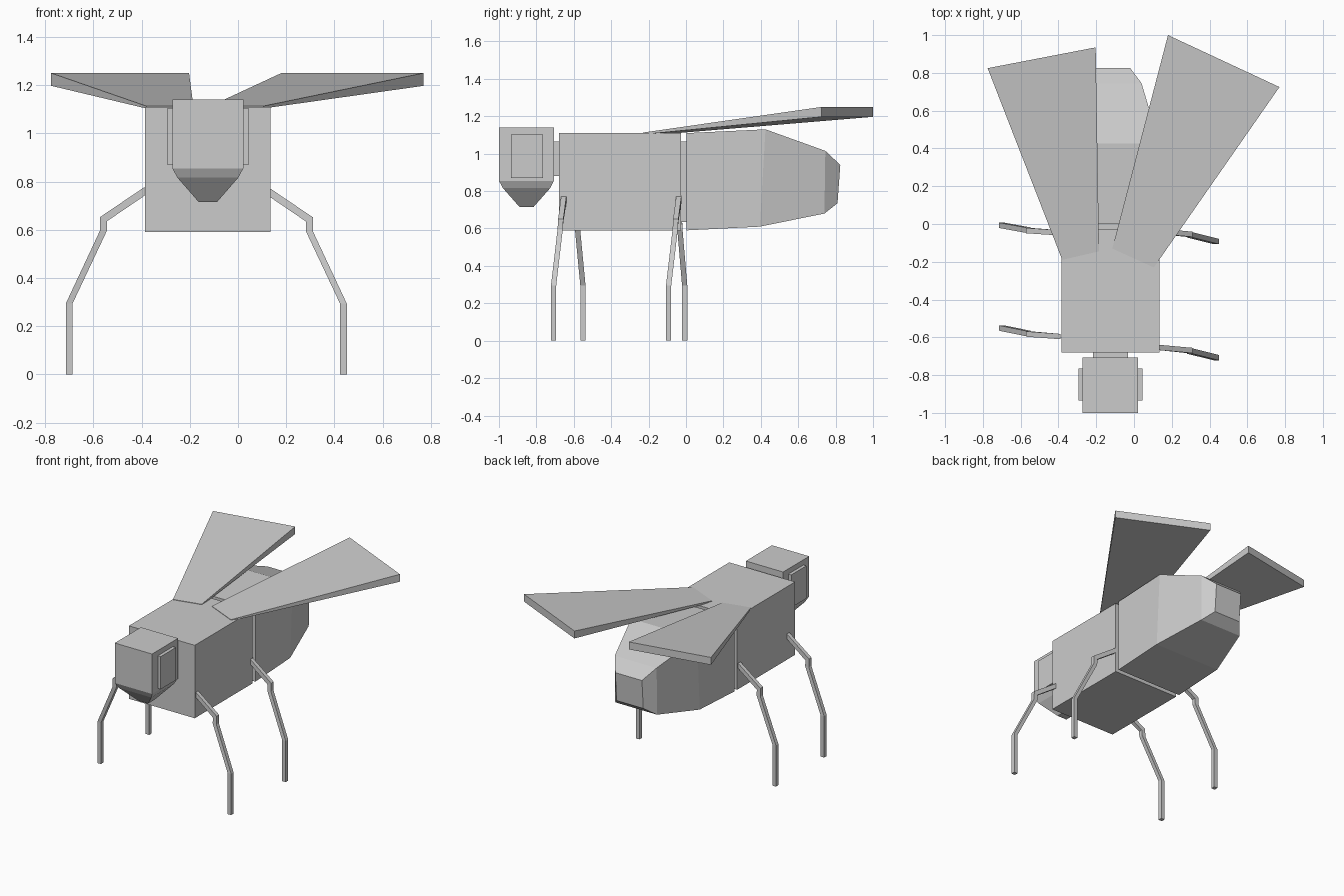
import bpy, bmesh

if "Cube" in bpy.data.objects:
    bpy.data.objects.remove(bpy.data.objects["Cube"])

CX = -0.125  # body centre line


def loft(name, rings):
    """Skin a row of four-point rings and cap both ends."""
    bm = bmesh.new()
    vs = [[bm.verts.new(p) for p in ring] for ring in rings]
    for a, b in zip(vs, vs[1:]):
        for i in range(4):
            j = (i + 1) % 4
            bm.faces.new((a[i], a[j], b[j], b[i]))
    bm.faces.new(vs[0])
    bm.faces.new(vs[-1])
    bmesh.ops.recalc_face_normals(bm, faces=bm.faces)
    me = bpy.data.meshes.new(name)
    bm.to_mesh(me)
    bm.free()
    ob = bpy.data.objects.new(name, me)
    bpy.context.collection.objects.link(ob)
    return ob


def flat_ring(hx, y0, y1, z):
    return [(CX - hx, y0, z), (CX + hx, y0, z), (CX + hx, y1, z), (CX - hx, y1, z)]


def body_ring(hx, y_low, z_low, y_top, z_top):
    return [(CX - hx, y_low, z_low), (CX + hx, y_low, z_low),
            (CX + hx, y_top, z_top), (CX - hx, y_top, z_top)]


def box(name, hx, y0, y1, z0, z1):
    return loft(name, [flat_ring(hx, y0, y1, z0), flat_ring(hx, y0, y1, z1)])


# Body
box("thorax", 0.26, -0.68, -0.027, 0.59, 1.11)
box("neck", 0.093, -0.71, -0.675, 0.88, 1.065)
box("waist", 0.215, -0.035, 0.01, 0.635, 1.065)
loft("abdomen", [
    body_ring(0.26, 0.003, 0.59, 0.003, 1.11),
    body_ring(0.26, 0.395, 0.61, 0.425, 1.13),
    body_ring(0.165, 0.74, 0.68, 0.745, 1.015),
    body_ring(0.105, 0.81, 0.735, 0.825, 0.94)])

# Head with tapered snout, and eye plates
loft("head", [
    flat_ring(0.038, -0.89, -0.815, 0.715),
    flat_ring(0.127, -0.98, -0.725, 0.817),
    flat_ring(0.147, -1.0, -0.706, 0.855),
    flat_ring(0.147, -1.0, -0.706, 1.14)])
for side, s in (("left", -1), ("right", 1)):
    eye = box(side + "_eye", 0.015, -0.935, -0.765, 0.87, 1.103)
    eye.location.x = s * 0.155

# Legs: outer and inner (x, z) outline at each joint, plus sideways drift
OUTLINE = [((0.125, 0.777), (0.125, 0.741)), ((0.31, 0.652), (0.281, 0.635)),
           ((0.31, 0.595), (0.281, 0.595)), ((0.451, 0.294), (0.423, 0.294)),
           ((0.451, 0.0), (0.423, 0.0))]
DRIFT = [0, 0.3, 0.36, 1, 1]


def leg(name, mirror, y, sweep):
    fx = (lambda x: -0.263 - x) if mirror else (lambda x: x)
    rings = []
    for ((xo, zo), (xi, zi)), d in zip(OUTLINE, DRIFT):
        yc = y + sweep * d
        rings.append([(fx(xo), yc - 0.014, zo), (fx(xo), yc + 0.014, zo),
                      (fx(xi), yc + 0.014, zi), (fx(xi), yc - 0.014, zi)])
    loft(name, rings)


leg("front_right_leg", False, -0.653, -0.055)
leg("back_right_leg", False, -0.038, -0.055)
leg("front_left_leg", True, -0.596, 0.045)
leg("back_left_leg", True, -0.047, 0.04)


# Wings: thin at the root, thick at the tip
def wing(name, root_a, root_b, tip_b, tip_a):
    rings = []
    for a, b, z0, z1 in ((root_a, root_b, 1.103, 1.113), (tip_a, tip_b, 1.197, 1.25)):
        rings.append([(*a, z0), (*b, z0), (*b, z1), (*a, z1)])
    loft(name, rings)


wing("left_wing", (-0.38, -0.19), (-0.185, -0.145), (-0.203, 0.935), (-0.775, 0.825))
wing("right_wing", (-0.115, -0.13), (0.105, -0.23), (0.77, 0.725), (0.18, 1.0))
